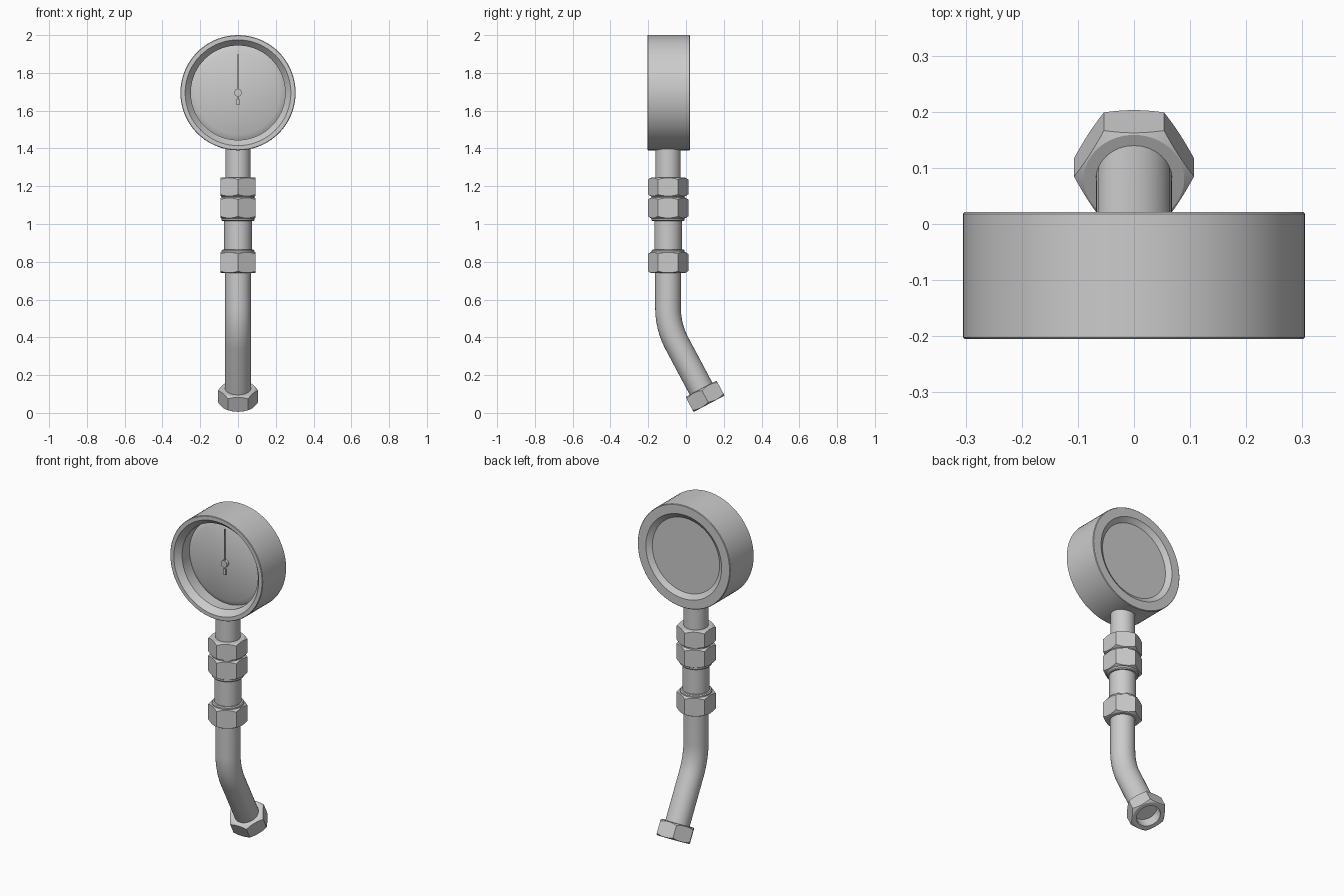
import bpy, bmesh, math
from math import pi, sin, cos, tan, radians
from mathutils import Matrix, Vector

if "Cube" in bpy.data.objects:
    bpy.data.objects.remove(bpy.data.objects["Cube"])

SEG = 72
AXIS_Y = -0.095
TILT = radians(28)
END = Vector((0, 0.122, 0.048))          # centre of the lower nut's open end


def finish(obj):
    bpy.ops.object.select_all(action='DESELECT')
    obj.select_set(True)
    bpy.context.view_layer.objects.active = obj
    bpy.ops.object.shade_smooth_by_angle(angle=radians(30))


def revolve(name, profile, matrix, closed=False):
    """profile(angle) -> list of (radius, z); radius 0 makes a pole."""
    bm = bmesh.new()
    cols = []
    for i in range(SEG):
        a = 2 * pi * i / SEG
        cols.append([bm.verts.new((r * cos(a), r * sin(a), z)) for r, z in profile(a)])
    n = len(cols[0])
    for i in range(SEG):
        p, q = cols[i], cols[(i + 1) % SEG]
        for k in range(n if closed else n - 1):
            m = (k + 1) % n
            bm.faces.new((p[k], q[k], q[m], p[m]))
    bmesh.ops.remove_doubles(bm, verts=bm.verts, dist=1e-5)
    bmesh.ops.recalc_face_normals(bm, faces=bm.faces)
    me = bpy.data.meshes.new(name)
    bm.to_mesh(me)
    bm.free()
    me.transform(matrix)
    obj = bpy.data.objects.new(name, me)
    bpy.context.collection.objects.link(obj)
    finish(obj)
    return obj


def hex_nut(name, height, bore, matrix, phase=0.0, flat=0.0927, cham=0.0895):
    """Hexagon with both ends turned to a cone, flats facing +-x at phase 0."""
    def profile(a):
        h = flat / cos((a - phase + pi / 6) % (pi / 3) - pi / 6)
        d = (h - cham) * 0.6
        return [(bore, 0), (cham, 0), (h, d), (h, height - d), (cham, height), (bore, height)]
    return revolve(name, profile, matrix, closed=True)


def up(z):
    return Matrix.Translation((0, AXIS_Y, z))


# gauge case: rear recess, rim, sloped bezel and pressed dial
case = [(0, 0.0), (0.222, 0.0), (0.25, -0.021), (0.302, -0.021), (0.305, -0.018),
        (0.305, 0.202), (0.302, 0.205), (0.28, 0.205), (0.25, 0.17), (0.25, 0.10),
        (0.222, 0.115), (0, 0.115)]
gauge = Matrix.Translation((0, 0, 1.695)) @ Matrix.Rotation(pi / 2, 4, 'X')
revolve("gauge_case", lambda a: case, gauge)

# needle: hub, tapered pointer and tail with counterweight
hub = [(0, 0.112), (0.02, 0.112), (0.02, 0.134), (0, 0.134)]
revolve("needle_hub", lambda a: hub, gauge)
outline = [(0.0015, 0.205), (0.004, 0.08), (0.003, 0.0), (0.003, -0.033), (0.008, -0.033), (0.008, -0.066)]
bm = bmesh.new()
ring = [(x, z) for x, z in outline] + [(-x, z) for x, z in reversed(outline)]
face = bm.faces.new([bm.verts.new((x, -0.122, 1.695 + z)) for x, z in ring])
ext = bmesh.ops.extrude_face_region(bm, geom=[face])
for v in ext['geom']:
    if isinstance(v, bmesh.types.BMVert):
        v.co.y -= 0.006
bmesh.ops.recalc_face_normals(bm, faces=bm.faces)
me = bpy.data.meshes.new("needle")
bm.to_mesh(me)
bm.free()
bpy.context.collection.objects.link(bpy.data.objects.new("needle", me))

# stem into the gauge, and the thicker coupling sleeve with end collars
stem = [(0, 1.10), (0.067, 1.10), (0.067, 1.42), (0, 1.42)]
revolve("gauge_stem", lambda a: stem, up(0))
sleeve = [(0, 0.79), (0.087, 0.79), (0.087, 0.86), (0.082, 0.865), (0.073, 0.865), (0.073, 1.015),
          (0.082, 1.015), (0.087, 1.02), (0.087, 1.18), (0, 1.18)]
revolve("coupling_sleeve", lambda a: sleeve, up(0))

# hexagon nuts on the straight section
for name, z, h in (("upper_nut", 1.146, 0.1), ("middle_nut", 1.03, 0.11), ("lower_nut", 0.74, 0.112)):
    hex_nut(name, h, 0.06, up(z))

# bent pipe swept along a straight, an arc and a tilted straight
d = Vector((0, sin(TILT), -cos(TILT)))
corner = Vector((0, AXIS_Y, END.z + (END.y - AXIS_Y) / tan(TILT)))
R = 0.4
t = R * tan(TILT / 2)
path = [Vector((0, AXIS_Y, 0.80))]
for i in range(15):
    a = TILT * i / 14
    path.append(Vector((0, AXIS_Y + R * (1 - cos(a)), corner.z + t - R * sin(a))))
path.append(END - d * 0.06)
cu = bpy.data.curves.new("bent_pipe", 'CURVE')
cu.dimensions = '3D'
cu.bevel_depth = 0.068
cu.bevel_resolution = 14
cu.use_fill_caps = True
sp = cu.splines.new('POLY')
sp.points.add(len(path) - 1)
for p, c in zip(sp.points, path):
    p.co = (*c, 1)
pipe = bpy.data.objects.new("bent_pipe", cu)
bpy.context.collection.objects.link(pipe)
bpy.ops.object.select_all(action='DESELECT')
pipe.select_set(True)
bpy.context.view_layer.objects.active = pipe
bpy.ops.object.convert(target='MESH')
finish(bpy.context.view_layer.objects.active)

# open end nut following the pipe's tilt, corners to the sides
hex_nut("end_nut", 0.09, 0.0675, Matrix.Translation(END) @ Matrix.Rotation(TILT, 4, 'X'), phase=pi / 6)
